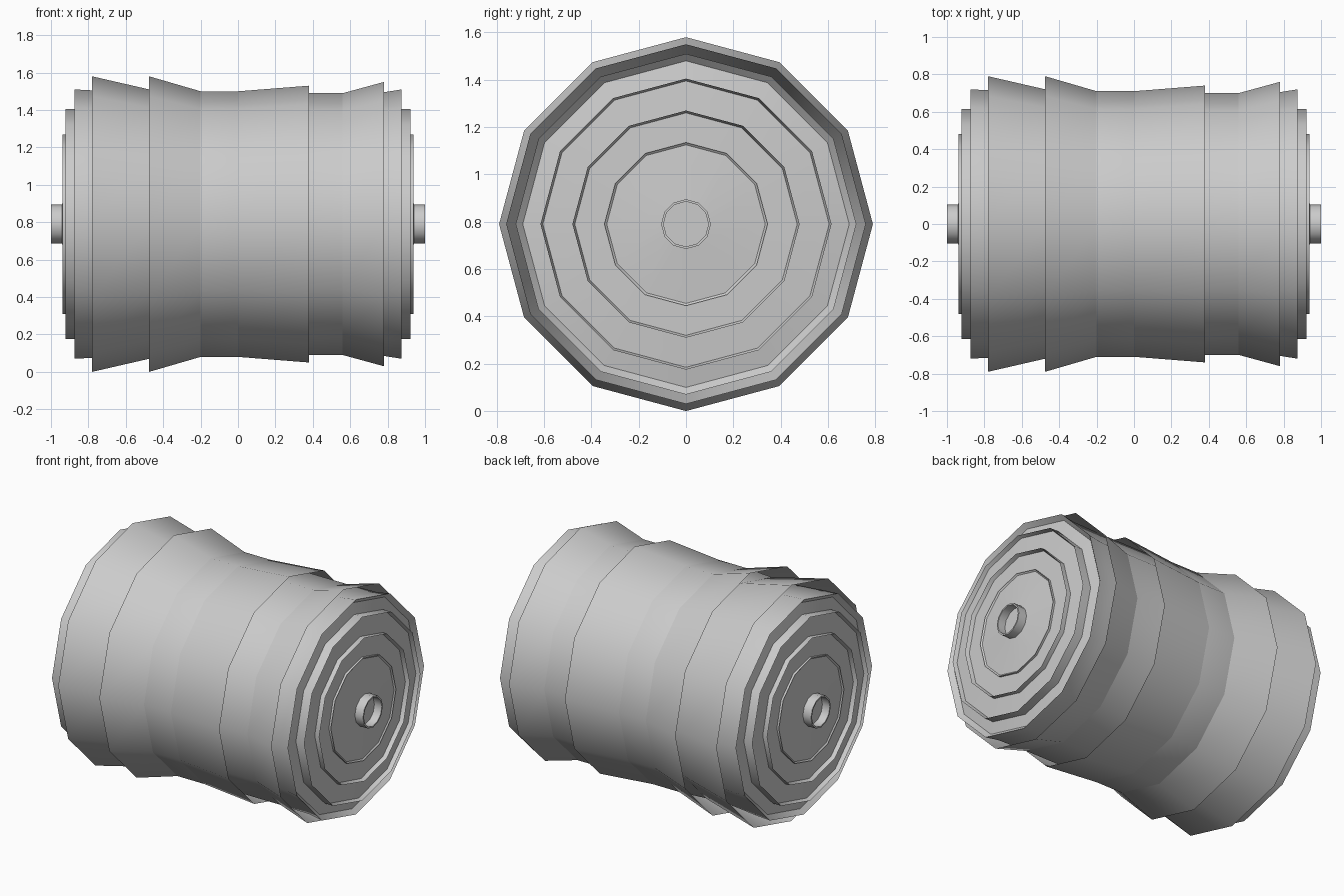
import bpy, bmesh, math

if "Cube" in bpy.data.objects:
    bpy.data.objects.remove(bpy.data.objects["Cube"])

SIDES = 12
AXIS_Z = 0.79


def lathe(name, profile, sign=1):
    """Revolve (x, radius) points around the horizontal x axis."""
    bm = bmesh.new()
    rings = []
    for x, r in profile:
        if r == 0:
            rings.append([bm.verts.new((sign * x, 0, AXIS_Z))] * SIDES)
            continue
        ring = []
        for i in range(SIDES):
            a = 2 * math.pi * i / SIDES
            ring.append(bm.verts.new((sign * x, r * math.sin(a), AXIS_Z + r * math.cos(a))))
        rings.append(ring)
    for a, b in zip(rings, rings[1:]):
        for i in range(SIDES):
            j = (i + 1) % SIDES
            quad = [a[i], b[i], b[j], a[j]]
            if b[i] is b[j]:
                quad = [a[i], b[i], a[j]]
            if sign < 0:
                quad.reverse()
            bm.faces.new(quad)
    mesh = bpy.data.meshes.new(name)
    bm.to_mesh(mesh)
    bm.free()
    ob = bpy.data.objects.new(name, mesh)
    bpy.context.collection.objects.link(ob)
    bpy.ops.object.select_all(action='DESELECT')
    ob.select_set(True)
    bpy.context.view_layer.objects.active = ob
    bpy.ops.object.shade_smooth_by_angle(angle=math.radians(35))
    return ob


# Barrel wall running the full length under the collars
lathe("barrel", [(-.875, .72), (-.78, .715), (-.6, .70), (-.4, .70), (-.2, .71),
                 (0, .71), (.1, .70), (.56, .70), (.78, .705), (.875, .72)])

# Flared open collars
lathe("left_outer_collar", [(-.78, .79), (-.475, .72), (-.40, .703)])
lathe("left_inner_collar", [(-.475, .79), (-.2, .71)])
lathe("right_inner_collar", [(0, .71), (.38, .74)])
lathe("right_outer_collar", [(.56, .70), (.78, .76)])

# Stepped end caps with raised lips, and an open axle tube on each end
cap = [(.875, .72), (.845, .69), (.86, .615), (.922, .615), (.895, .605),
       (.905, .48), (.938, .48), (.912, .47), (.915, .345), (.93, .345),
       (.922, .335), (.94, .105)]
tube = [(.94, .105), (1, .105), (1, .095), (.945, .095), (.945, 0)]
for side, sign in (("right", 1), ("left", -1)):
    lathe(side + "_end_cap", cap, sign)
    lathe(side + "_axle_tube", tube, sign)
